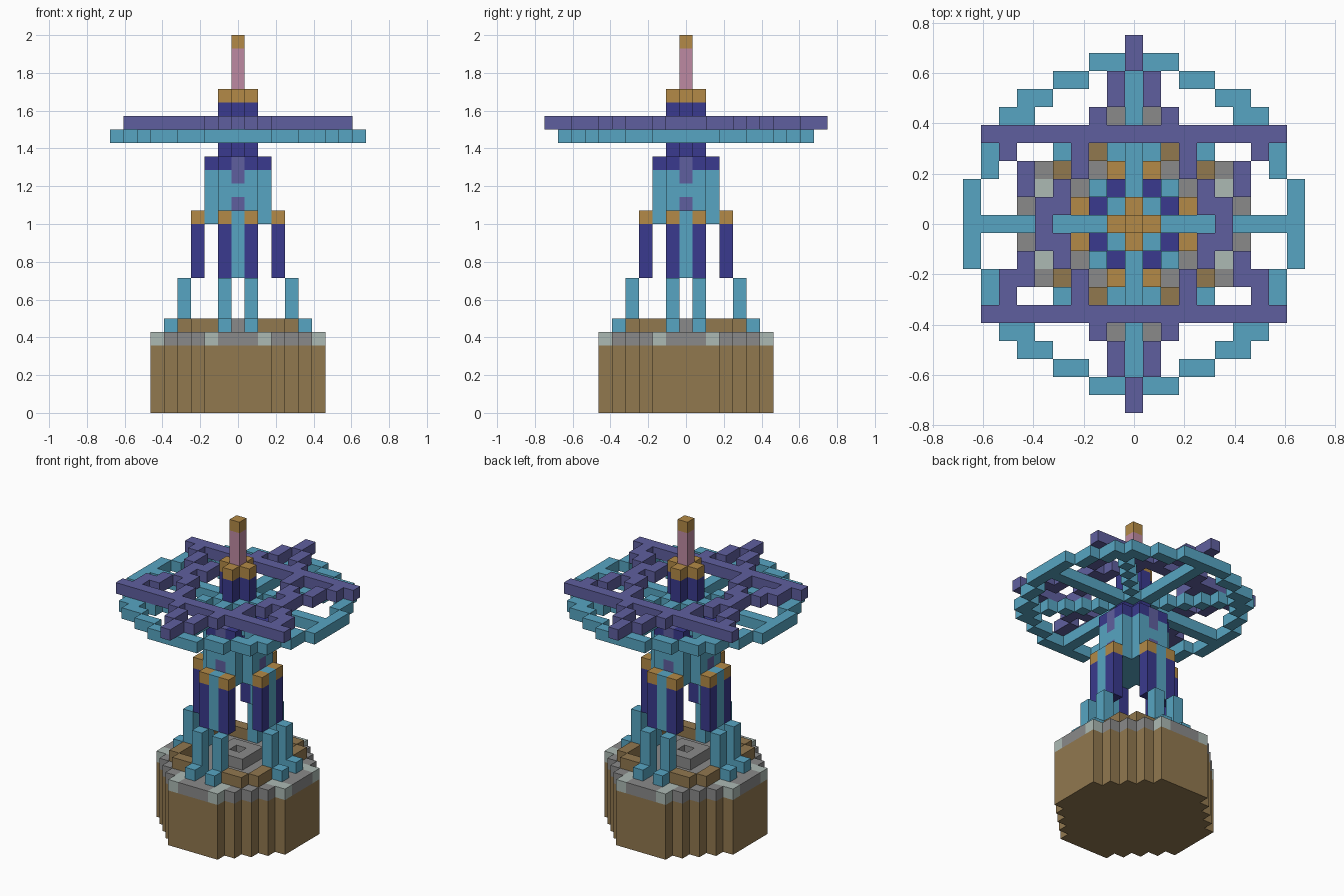
import bpy, bmesh
from mathutils import Vector

if "Cube" in bpy.data.objects:
    bpy.data.objects.remove(bpy.data.objects["Cube"], do_unlink=True)

V = 2 / 28  # edge of one block


def linear(c):
    c /= 255
    return c / 12.92 if c <= 0.04045 else ((c + 0.055) / 1.055) ** 2.4


def material(name, hexcode):
    col = [linear(b) for b in bytes.fromhex(hexcode)] + [1]
    m = bpy.data.materials.new(name)
    m.use_nodes = True
    m.diffuse_color = col
    m.node_tree.nodes["Principled BSDF"].inputs["Base Color"].default_value = col
    return m


MATS = {n: material(n, h) for n, h in {
    "brown": "91784f", "grey": "8a8a8a", "pale_grey": "acbab4",
    "teal": "57a5c2", "navy": "3a3a8e", "purple": "5f5f9f",
    "ochre": "b38a47", "pink": "be8aa2"}.items()}

blocks = {}  # (x, y, z) -> (part, colour)


def put(part, colour, plan, low, high=None):
    """Stack blocks on every plan cell from layer low to layer high."""
    for x, y in plan:
        for z in range(low, (low if high is None else high) + 1):
            blocks[x, y, z] = (part, colour)


def sym(*cells):
    """Repeat cells through all mirrors and quarter turns."""
    return {(sx * p, sy * q) for a, b in cells for p, q in ((a, b), (b, a))
            for sx in (1, -1) for sy in (1, -1)}


def disc(r):
    n = int(r)
    return {(x, y) for x in range(-n, n + 1) for y in range(-n, n + 1)
            if x * x + y * y <= r * r}


# Round plinth, paved rim and loose stones
put("plinth", "brown", disc(6.4), 0, 4)
put("paving", "grey", disc(6.4), 5)
put("paving", "pale_grey", sym((2, 5), (2, 6)), 5)
put("stones", "brown", sym((2, 4), (3, 4)), 6)
put("floor_ring", "grey", sym((1, 0), (1, 1)), 6)

# Stepped legs leaning in toward the tower
put("leg_feet", "teal", sym((1, 5)), 6)
put("lower_legs", "teal", sym((1, 4)), 6, 9)
put("upper_legs", "navy", sym((1, 3)), 10, 13)
put("upper_legs", "teal", sym((0, 3)), 10, 14)
put("leg_caps", "ochre", sym((1, 3)), 14)

# Tower body with purple windows and navy cornice
body = disc(2.3)
put("tower", "teal", body, 14, 17)
put("tower", "navy", body, 18)
put("tower", "purple", sym((0, 2)), 15)
put("tower", "purple", sym((0, 2)), 17, 18)

# Wheel rim and eight spokes
put("wheel_rim", "teal", sym((0, 9), (1, 9), (2, 9), (3, 8), (4, 8),
                             (5, 7), (6, 7), (6, 6)), 20)
put("wheel_spokes", "teal", sym(*[(0, i) for i in range(9)],
                                *[(i, i) for i in range(6)]), 20)

# Six-pointed star from two crossed triangles
for s in (1, -1):
    put("star", "purple", [(x, 5 * s) for x in range(-8, 9)], 21)
    for y in range(-5, 11):
        x = (10 - y) * 8 // 15
        put("star", "purple", [(x, y * s), (-x, y * s)], 21)
put("star", "purple", [(7, -3), (-7, -3)], 21)

# Hub, cap and mast
hub = disc(1)
put("hub", "navy", hub, 19, 22)
put("hub_cap", "ochre", hub, 23)
put("mast", "pink", [(0, 0)], 24, 26)
put("mast_tip", "ochre", [(0, 0)], 27)


def build(part):
    """Make one object from the exposed block faces of a part."""
    bm = bmesh.new()
    verts, slots = {}, []
    for cell, (name, colour) in blocks.items():
        if name != part:
            continue
        if colour not in slots:
            slots.append(colour)
        centre = Vector(cell) + Vector((0, 0, 0.5))
        for axis in range(3):
            for s in (1, -1):
                n = Vector((0, 0, 0))
                n[axis] = s
                if tuple(int(a + b) for a, b in zip(cell, n)) in blocks:
                    continue
                u = Vector((0, 0, 0))
                u[(axis + 1) % 3] = 1
                w = n.cross(u)
                ring = []
                for i, j in ((-1, -1), (1, -1), (1, 1), (-1, 1)):
                    p = centre + (n + u * i + w * j) / 2
                    key = tuple(round(c * 2) for c in p)
                    if key not in verts:
                        verts[key] = bm.verts.new(p * V)
                    ring.append(verts[key])
                bm.faces.new(ring).material_index = slots.index(colour)
    mesh = bpy.data.meshes.new(part)
    bm.to_mesh(mesh)
    bm.free()
    for colour in slots:
        mesh.materials.append(MATS[colour])
    bpy.context.collection.objects.link(bpy.data.objects.new(part, mesh))


for part in sorted({p for p, _ in blocks.values()}):
    build(part)
